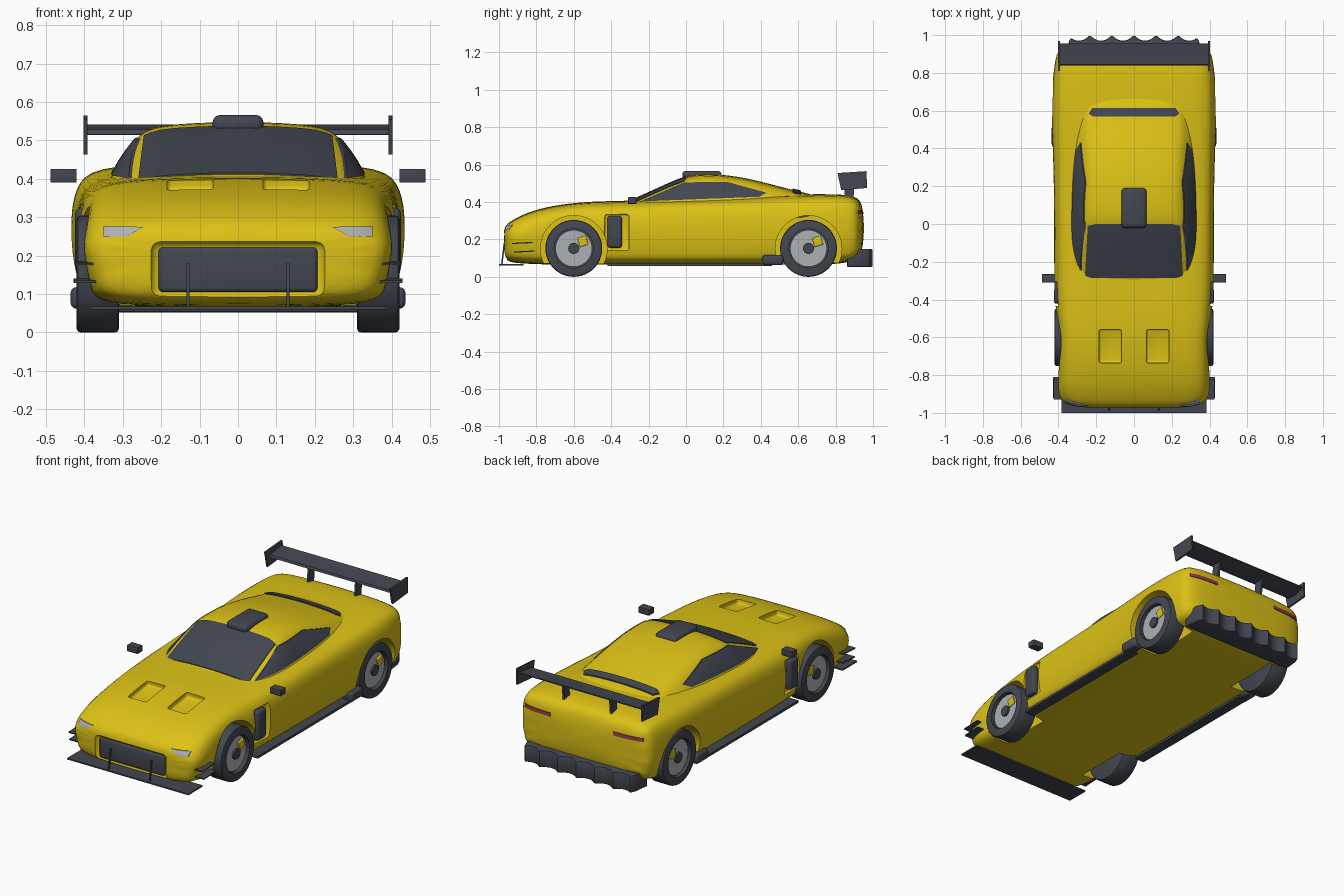
import bpy, bmesh, math
from mathutils import Matrix, Vector

if "Cube" in bpy.data.objects:
    bpy.data.objects.remove(bpy.data.objects["Cube"])


def material(name, *rgb):
    m = bpy.data.materials.new(name)
    m.use_nodes = True
    m.diffuse_color = (*rgb, 1)
    m.node_tree.nodes["Principled BSDF"].inputs["Base Color"].default_value = (*rgb, 1)
    return m


yellow = material("yellow paint", .72, .54, .008)
dark = material("dark trim", .055, .062, .08)
silver = material("light silver", .42, .44, .46)
red = material("tail red", .32, .04, .07)
parts, cutters = [], []


def add(name, bm, mat, cutter=False):
    bmesh.ops.recalc_face_normals(bm, faces=bm.faces)
    me = bpy.data.meshes.new(name)
    bm.to_mesh(me)
    bm.free()
    me.materials.append(mat)
    o = bpy.data.objects.new(name, me)
    bpy.context.collection.objects.link(o)
    o.hide_render = cutter
    (cutters if cutter else parts).append(o)
    return o


def bevel(o, width, segments=3):
    b = o.modifiers.new("Bevel", 'BEVEL')
    b.width, b.segments = width, segments
    return o


def boolean(o, cutter, operation='DIFFERENCE'):
    b = o.modifiers.new("Cut", 'BOOLEAN')
    b.object, b.operation, b.solver = cutter, operation, 'EXACT'


def box(name, lo, hi, mat, round=0, tilt=0, cutter=False):
    lo, hi = Vector(lo), Vector(hi)
    bm = bmesh.new()
    bmesh.ops.create_cube(bm, size=1, matrix=Matrix.Translation((lo + hi) / 2)
                          @ Matrix.Rotation(tilt, 4, 'X') @ Matrix.Diagonal((*(hi - lo), 1)))
    o = add(name, bm, mat, cutter)
    return bevel(o, round) if round else o


def prism(name, outline, axis, lo, hi, mat, cutter=False):
    """Extrude a flat outline along one axis."""
    bm = bmesh.new()
    rings = []
    for d in (lo, hi):
        ring = []
        for p in outline:
            co = list(p)
            co.insert(axis, d)
            ring.append(bm.verts.new(co))
        rings.append(ring)
    bridge(bm, rings)
    return add(name, bm, mat, cutter)


def bridge(bm, rings):
    for a, b in zip(rings, rings[1:]):
        for i in range(len(a)):
            j = (i + 1) % len(a)
            bm.faces.new((a[i], a[j], b[j], b[i]))
    bm.faces.new(rings[0])
    bm.faces.new(rings[-1])


def loft(name, sections, mat):
    """Skin mirrored half sections given as (y, [(x, z), ...])."""
    bm = bmesh.new()
    rings = []
    for y, half in sections:
        full = half + [(-x, z) for x, z in reversed(half[1:-1])]
        rings.append([bm.verts.new((x, y, z)) for x, z in full])
    bridge(bm, rings)
    o = add(name, bm, mat)
    o.modifiers.new("Subdivision", 'SUBSURF').levels = 2
    return o


def patch(name, base, outline, axis, lo, hi, mat, lift=.004):
    """A thin panel that follows the surface of a lofted part."""
    cut = prism(name + "_cutter", outline, axis, lo, hi, mat, True)
    o = base.copy()
    o.data = base.data.copy()
    o.name = name
    bpy.context.collection.objects.link(o)
    parts.append(o)
    o.data.materials[0] = mat
    o.modifiers.new("Lift", 'DISPLACE').strength = lift
    o.modifiers["Lift"].mid_level = 0
    boolean(o, cut, 'INTERSECT')


def cylinder(name, x0, x1, y, z, r, mat, cutter=False, sides=48):
    ring = [(y + r * math.cos(math.tau * i / sides), z + r * math.sin(math.tau * i / sides))
            for i in range(sides)]
    return prism(name, ring, 0, x0, x1, mat, cutter)


# Body: y, floor z, floor width, side width, side z, shoulder width, shoulder z, deck width, deck z
body_rows = [
    (-.98, .095, .31, .335, .22, .30, .25, .25, .265),
    (-.93, .075, .35, .395, .235, .365, .28, .28, .30),
    (-.85, .07, .37, .405, .25, .375, .32, .30, .342),
    (-.72, .065, .37, .395, .30, .37, .355, .28, .378),
    (-.55, .065, .37, .395, .32, .37, .38, .28, .398),
    (-.42, .065, .385, .425, .29, .395, .375, .29, .402),
    (-.1, .065, .39, .422, .30, .405, .38, .33, .41),
    (.3, .065, .39, .425, .30, .412, .385, .34, .422),
    (.55, .065, .39, .438, .31, .42, .395, .35, .438),
    (.75, .065, .39, .435, .31, .42, .395, .36, .44),
    (.88, .075, .38, .415, .31, .405, .395, .36, .436),
    (.955, .12, .36, .40, .30, .39, .365, .35, .405),
]
body = loft("body", [(y, [(0, zb), (wb, zb), ((wb + wm) / 2, zb + .05), (wm, .2), (wm, zs),
                          (ws, zh), (wt, zt), (0, zt + .004)])
                     for y, zb, wb, wm, zs, ws, zh, wt, zt in body_rows], yellow)

# Cabin: y, base width, roof width, roof z
cabin_rows = [(-.34, .30, .27, .385), (-.28, .33, .285, .408), (-.14, .345, .275, .472),
              (-.01, .35, .26, .53), (.06, .35, .25, .545), (.22, .35, .245, .543),
              (.4, .345, .25, .507), (.58, .325, .265, .455), (.74, .28, .26, .425)]
cabin = loft("cabin", [(y, [(0, .3), (wb, .3), (wb, min(.385, zt - .06)),
                            (wt + (wb - wt) * .15, zt - .03), (wt - .03, zt - .002), (0, zt + .008)])
                       for y, wb, wt, zt in cabin_rows], yellow)

# Glass and the rear slot
patch("windshield", cabin, [(-.26, -.285), (.26, -.285), (.245, -.01), (.2, 0), (-.2, 0), (-.245, -.01)],
      2, .39, .7, dark)
patch("rear_slot", cabin, [(-.24, .585), (-.22, .57), (.22, .57), (.24, .585), (.22, .615), (-.22, .615)],
      2, .4, .7, dark, .007)
for s, side in ((1, "left"), (-1, "right")):
    patch(side + "_window", cabin, [(-.25, .40), (-.01, .505), (.22, .508), (.43, .45), (.39, .428), (-.2, .405)],
          0, s * .22, s * .5, dark)
    patch(side + "_headlight", body, [(s * .35, .25), (s * .35, .277), (s * .245, .275), (s * .29, .25)],
          1, -1, -.8, silver)
    patch(side + "_tail_light", body, [(s * .2, .335), (s * .375, .335), (s * .375, .355), (s * .2, .355)],
          1, .85, 1, red)

# Recesses in the body
boolean(body, box("grille_cutter", (-.228, -1.1, .082), (.228, -.953, .238), yellow, .025, cutter=True))
for s in (1, -1):
    x0, x1 = sorted((s * .065, s * .185))
    boolean(body, box("hood_vent_cutter", (x0, -.74, .358), (x1, -.56, .46), yellow, .012, .13, True))
    x0, x1 = sorted((s * .395, s * .6))
    boolean(body, box("side_vent_cutter", (x0, -.435, .14), (x1, -.305, .335), yellow, .012, cutter=True))
    for y in (-.6, .655):
        boolean(body, cylinder("arch_cutter", s * .27, s * .6, y, .15, .178, yellow, True))

# Nose: grille, splitter, struts and roof scoop
box("grille", (-.207, -.966, .105), (.207, -.94, .222), dark, .012)
box("splitter", (-.385, -1, .06), (.385, -.87, .068), dark)
bevel(box("roof_scoop", (-.066, -.02, .52), (.066, .19, .566), dark), .018)

for s, side in ((1, "left"), (-1, "right")):
    def sided(name, lo, hi, mat, round=0, tilt=0):
        a, b = sorted((s * lo[0], s * hi[0]))
        return box(side + "_" + name, (a, *lo[1:]), (b, *hi[1:]), mat, round, tilt)

    sided("splitter_strut", (.126, -.982, .065), (.134, -.974, .18), dark, 0, -.12)
    sided("upper_canard", (.37, -.93, .178), (.425, -.82, .184), dark, 0, .05)
    sided("lower_canard", (.37, -.92, .132), (.428, -.81, .138), dark, 0, .05)
    sided("mirror", (.42, -.31, .39), (.488, -.265, .426), dark, .003)
    sided("side_vent", (.37, -.42, .155), (.424, -.342, .325), dark, .015)
    sided("side_skirt", (.36, -.42, .058), (.42, .46, .072), dark)
    sided("skirt_end", (.37, .41, .062), (.436, .52, .118), dark, .015)

    # Rear wing supports and end plates
    sided("wing_support", (.144, .85, .42), (.156, .90, .525), dark, 0, -.1)
    a, b = sorted((s * .392, s * .402))
    prism(side + "_wing_plate", [(.81, .555), (.965, .565), (.968, .475), (.83, .463)], 0, a, b, dark)

    # Wheels
    for y, end in ((-.6, "front"), (.655, "rear")):
        name = side + "_" + end
        tyre = bevel(cylinder(name + "_tyre", s * .31, s * .42, y, .152, .152, dark), .01, 2)
        boolean(tyre, cylinder("rim_cutter", s * .395, s * .6, y, .152, .105, dark, True))
        cylinder(name + "_rim", s * .38, s * .404, y, .152, .098, silver)
        cylinder(name + "_hub", s * .38, s * .415, y, .152, .03, dark, sides=16)
        a, b = sorted((s * .39, s * .412))
        box(name + "_caliper", (a, y + .025, .165), (b, y + .072, .215), yellow, .004, .3)

# Rear wing blade
prism("wing_blade", [(.84, .516), (.89, .514), (.955, .534), (.955, .541), (.88, .53), (.845, .528)],
      1, -.395, .395, dark).data.update()
blade = parts[-1]
for v in blade.data.vertices:
    x, y, z = v.co
    # the blade outline is given as (y, z), so swap it into place
    v.co = (y, x, z)

# Diffuser with scalloped rear ridges
scallops = []
for i in range(49):
    x = -.35 + .7 * i / 48
    phase = (i / 8) % 1
    scallops.append((x, .97 + .03 * abs(2 * phase - 1) ** 2 if 0 < i < 48 else .95))
bevel(prism("diffuser", [(-.36, .86)] + scallops + [(.36, .86)], 2, .052, .15, dark), .008, 2)

# Apply the modifiers, shade, and drop the cutters
bpy.context.view_layer.update()
bpy.ops.object.select_all(action='DESELECT')
for o in parts:
    o.select_set(True)
bpy.context.view_layer.objects.active = body
bpy.ops.object.convert(target='MESH')
bpy.ops.object.shade_smooth_by_angle(angle=math.radians(32))
for o in cutters:
    bpy.data.objects.remove(o)
